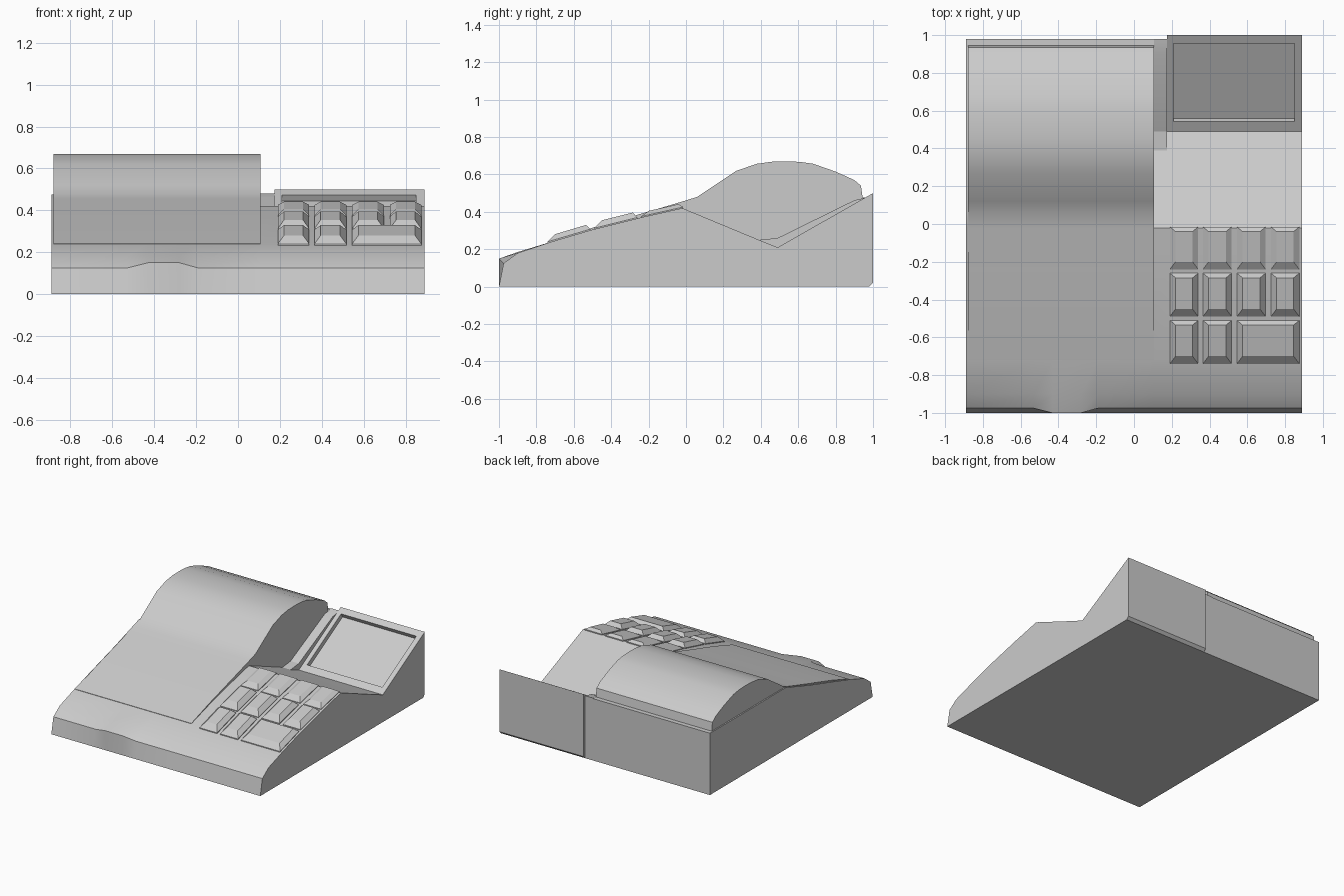
import bpy, bmesh, math
from mathutils import Matrix

if "Cube" in bpy.data.objects:
    bpy.data.objects.remove(bpy.data.objects["Cube"])


def finish(name, bm, angle=None):
    bmesh.ops.remove_doubles(bm, verts=bm.verts, dist=1e-5)
    bmesh.ops.recalc_face_normals(bm, faces=bm.faces)
    mesh = bpy.data.meshes.new(name)
    bm.to_mesh(mesh)
    bm.free()
    ob = bpy.data.objects.new(name, mesh)
    bpy.context.collection.objects.link(ob)
    bpy.ops.object.select_all(action='DESELECT')
    bpy.context.view_layer.objects.active = ob
    ob.select_set(True)
    if angle:
        bpy.ops.object.shade_smooth_by_angle(angle=math.radians(angle))
    return ob


def loft(name, stations, angle=None):
    """Skin matching (y, z) profiles placed at successive x stations, with end caps."""
    bm = bmesh.new()
    cache = {}

    def vert(x, p):
        key = (x, p)
        if key not in cache:
            cache[key] = bm.verts.new((x, *p))
        return cache[key]

    rings = [[vert(x, p) for p in prof] for x, prof in stations]
    for a, b in zip(rings, rings[1:]):
        n = len(a)
        for i in range(n):
            j = (i + 1) % n
            quad = list(dict.fromkeys((a[i], a[j], b[j], b[i])))
            if len(quad) > 2:
                bm.faces.new(quad)
    bm.faces.new(rings[0])
    bm.faces.new(rings[-1])
    return finish(name, bm, angle)


# Body: shared sloping front, then three different rear profiles
nose = [(-1, 0), (-0.975, 0.125), (-0.9, 0.18)]
lip = [(-1, 0), (-1, 0.15), (-0.9, 0.185)]
ys = [-0.72, -0.5, -0.24, -0.02, 0.06, 0.39, 0.49, 0.9]


def rear(zs, back_y, back_z):
    return list(zip(ys, zs)) + [(back_y, back_z), (back_y, 0.02), (0.98, 0)]


left = rear([0.24, 0.305, 0.38, 0.45, 0.475, 0.475, 0.475, 0.475], 0.98, 0.476)
strip = rear([0.24, 0.305, 0.37, 0.42, 0.387, 0.25, 0.26, 0.462], 0.98, 0.48)
right = rear([0.24, 0.305, 0.37, 0.42, 0.387, 0.25, 0.21, 0.443], 1.0, 0.5)
body = loft("body", [
    (-0.89, nose + left), (-0.53, nose + left), (-0.43, lip + left),
    (-0.28, lip + left), (-0.19, nose + left), (0.105, nose + left),
    (0.105, nose + strip), (0.175, nose + strip),
    (0.175, nose + right), (0.89, nose + right)])

# Recessed screen cut into the tilted display
tilt = math.atan2(0.29, 0.51)
bm = bmesh.new()
bmesh.ops.create_cube(bm, size=1, matrix=Matrix.Translation((0.53, 0.748, 0.357))
                      @ Matrix.Rotation(tilt, 4, 'X')
                      @ Matrix.Diagonal((0.64, 0.475, 0.07, 1)))
cutter = finish("screen_cutter", bm)
cutter.hide_render = True
cut = body.modifiers.new("screen_recess", 'BOOLEAN')
cut.operation = 'DIFFERENCE'
cut.solver = 'EXACT'
cut.object = cutter
bpy.ops.object.select_all(action='DESELECT')
bpy.context.view_layer.objects.active = body
body.select_set(True)
bpy.ops.object.modifier_apply(modifier=cut.name)
bpy.data.objects.remove(cutter)
bpy.ops.object.shade_smooth_by_angle(angle=math.radians(20))

# Paper roll cover with a rounded hump
cover = [(-0.72, 0.2), (-0.72, 0.243), (-0.5, 0.315), (-0.24, 0.39), (-0.02, 0.455),
         (0.06, 0.48), (0.12, 0.52), (0.27, 0.62), (0.38, 0.657), (0.46, 0.668),
         (0.54, 0.67), (0.61, 0.667), (0.68, 0.657), (0.8, 0.615), (0.9, 0.57),
         (0.935, 0.54), (0.945, 0.47), (0.06, 0.44)]
loft("paper_cover", [(-0.88, cover), (0.107, cover)], 30)


# Keys: bevelled blocks standing on the keypad slope
def key(name, x0, x1, y0, y1, z0, z1, rise):
    bm = bmesh.new()
    slope = (z1 - z0) / (y1 - y0)

    def ring(mx, front, back, up):
        pts = [(x0 + mx, y0 + front), (x1 - mx, y0 + front),
               (x1 - mx, y1 - back), (x0 + mx, y1 - back)]
        return [bm.verts.new((x, y, z0 + slope * (y - y0) + up)) for x, y in pts]

    rings = [ring(0, 0, 0, -0.02), ring(0, 0, 0, 0.005), ring(0.03, 0.04, 0.025, rise)]
    for a, b in zip(rings, rings[1:]):
        for i in range(4):
            j = (i + 1) % 4
            bm.faces.new((a[i], a[j], b[j], b[i]))
    bm.faces.new(rings[0])
    bm.faces.new(rings[-1])
    finish(name, bm)


columns = [(0.19, 0.34), (0.365, 0.517), (0.545, 0.697), (0.725, 0.875)]
wide_row = columns[:2] + [(0.545, 0.875)]
rows = [(-0.74, -0.51, 0.235, 0.303, 0.034, wide_row),
        (-0.49, -0.26, 0.308, 0.365, 0.037, columns),
        (-0.24, -0.015, 0.37, 0.421, 0.026, columns)]
for r, (y0, y1, z0, z1, rise, cols) in enumerate(rows):
    for c, (x0, x1) in enumerate(cols):
        key(f"key_{r + 1}_{c + 1}", x0, x1, y0, y1, z0, z1, rise)
